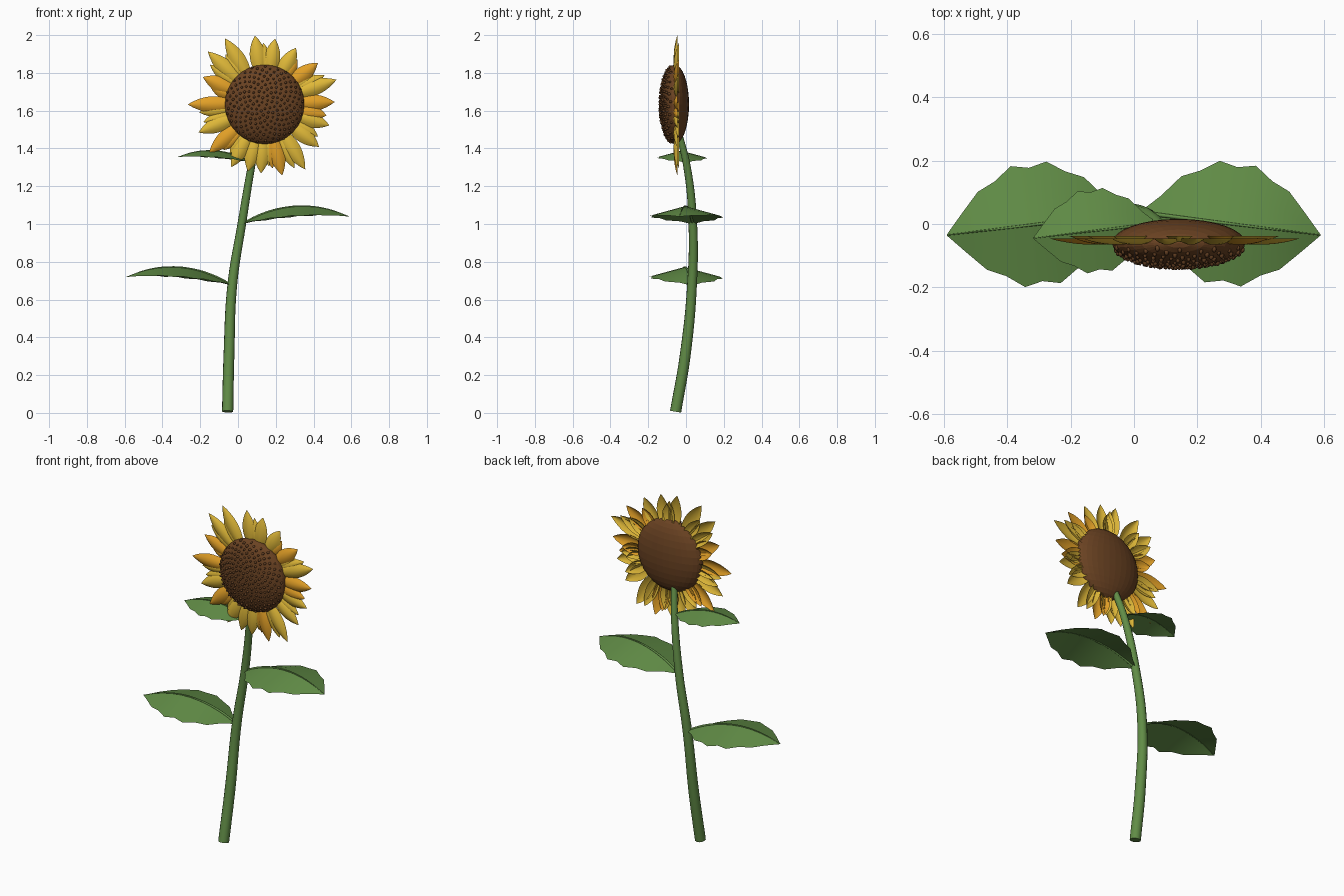
import bpy, bmesh, math, random
from mathutils import Vector, Matrix

random.seed(4)
if "Cube" in bpy.data.objects:
    bpy.data.objects.remove(bpy.data.objects["Cube"])


def material(name, r, g, b):
    m = bpy.data.materials.new(name)
    m.use_nodes = True
    m.diffuse_color = (r, g, b, 1)
    m.node_tree.nodes["Principled BSDF"].inputs["Base Color"].default_value = (r, g, b, 1)
    return m


green = material("leaf green", 0.12, 0.265, 0.062)
brown = material("disc brown", 0.145, 0.055, 0.016)
seed_brown = material("seed brown", 0.125, 0.05, 0.016)
yellow = material("petal yellow", 0.74, 0.48, 0.04)
orange = material("petal orange", 0.76, 0.35, 0.02)


def finish(bm, name, mats, angle=None):
    mesh = bpy.data.meshes.new(name)
    bm.to_mesh(mesh)
    bm.free()
    for m in mats:
        mesh.materials.append(m)
    obj = bpy.data.objects.new(name, mesh)
    bpy.context.collection.objects.link(obj)
    if angle:
        bpy.ops.object.select_all(action='DESELECT')
        obj.select_set(True)
        bpy.context.view_layer.objects.active = obj
        bpy.ops.object.shade_smooth_by_angle(angle=math.radians(angle))
    return obj


def skin(bm, rows, mat=0):
    """Join rows of points into a sheet of quads."""
    grid = [[bm.verts.new(p) for p in row] for row in rows]
    for a, b in zip(grid, grid[1:]):
        for i in range(len(a) - 1):
            bm.faces.new((a[i], a[i + 1], b[i + 1], b[i])).material_index = mat


def tube(name, points, radii):
    """Tapered round rod along a smooth path."""
    cu = bpy.data.curves.new(name, 'CURVE')
    cu.dimensions = '3D'
    cu.bevel_depth = 1
    cu.bevel_resolution = 4
    cu.use_fill_caps = True
    sp = cu.splines.new('BEZIER')
    sp.bezier_points.add(len(points) - 1)
    for bp, p, r in zip(sp.bezier_points, points, radii):
        bp.co, bp.radius = p, r
        bp.handle_left_type = bp.handle_right_type = 'AUTO'
    obj = bpy.data.objects.new(name, cu)
    bpy.context.collection.objects.link(obj)
    bpy.ops.object.select_all(action='DESELECT')
    obj.select_set(True)
    bpy.context.view_layer.objects.active = obj
    bpy.ops.object.convert(target='MESH')
    obj = bpy.context.object
    obj.data.materials.clear()
    obj.data.materials.append(green)
    bpy.ops.object.shade_smooth_by_angle(angle=math.radians(40))


# Stem
tube("stem",
     [(-0.055, -0.055, 0.007), (-0.048, -0.005, 0.3), (-0.03, 0.032, 0.68),
      (0.02, 0.036, 1.0), (0.07, 0.006, 1.3), (0.11, -0.045, 1.51)],
     [0.03, 0.029, 0.026, 0.023, 0.02, 0.017])

# Leaves: toothed outline, arched along the midrib and folded down at the sides
HALF_WIDTHS = [0.004, 0.06, 0.13, 0.155, 0.193, 0.18, 0.192, 0.15, 0.124, 0.064, 0.002]


def leaf(name, base, tip, arch, scale):
    base, tip = Vector(base), Vector(tip)
    along = tip - base
    side = Vector((-along.y, along.x, 0)).normalized()
    rows, rib = [], []
    for i, w in enumerate(HALF_WIDTHS):
        t = i / (len(HALF_WIDTHS) - 1)
        mid = base + along * t + Vector((0, 0, 4 * t * (1 - t) * arch))
        rib.append(mid)
        rows.append([mid + side * (s * w * scale) - Vector((0, 0, abs(s) * w * scale * 0.27))
                     for s in (-1, -0.5, 0, 0.5, 1)])
    bm = bmesh.new()
    skin(bm, rows)
    bmesh.ops.recalc_face_normals(bm, faces=bm.faces)
    if sum(f.normal.z for f in bm.faces) < 0:
        bmesh.ops.reverse_faces(bm, faces=bm.faces)
    finish(bm, name, [green], 25)
    tube(name + "_midrib", rib[::2], [0.007 * scale * (1 - 0.15 * k) for k in range(6)])


leaf("lower_leaf", (-0.03, 0.032, 0.675), (-0.59, -0.035, 0.72), 0.073, 1)
leaf("middle_leaf", (0.02, 0.036, 1.0), (0.588, -0.035, 1.04), 0.073, 1)
leaf("upper_leaf", (0.072, 0.002, 1.325), (-0.318, -0.045, 1.355), 0.047, 0.68)

# Flower disc
CENTRE = Vector((0.141, -0.06, 1.633))
SIZE = Vector((0.21, 0.076, 0.21))
bm = bmesh.new()
bmesh.ops.create_uvsphere(bm, u_segments=32, v_segments=16, radius=1,
                          matrix=Matrix.Translation(CENTRE) @ Matrix.Diagonal((*SIZE, 1)))
finish(bm, "flower_disc", [brown])

# Seeds in a spiral over the front of the disc
bm = bmesh.new()
COUNT = 210
for k in range(COUNT):
    r = 0.985 * math.sqrt((k + 0.5) / COUNT)
    a = k * math.pi * (3 - math.sqrt(5))
    p = Vector((r * math.cos(a), -math.sqrt(1 - r * r), r * math.sin(a))) * SIZE + CENTRE
    bmesh.ops.create_icosphere(bm, subdivisions=1, radius=random.uniform(0.007, 0.01),
                               matrix=Matrix.Translation(p) @ Matrix.Diagonal((0.85, 1.3, 0.85, 1)))
finish(bm, "seeds", [seed_brown], 60)


# Petals: pointed, cupped blades in two rings
def petal(bm, degrees, reach, half, y, mat):
    a = math.radians(degrees)
    out, across = Vector((math.cos(a), 0, math.sin(a))), Vector((-math.sin(a), 0, math.cos(a)))
    hub = Vector((CENTRE.x, y, CENTRE.z))
    rows = []
    for i in range(10):
        t = i / 9
        w = max(0.015, math.sin(math.pi * (0.12 + 0.88 * t ** 1.05)) ** 0.85) if i < 9 else 0.015
        rows.append([hub + out * (0.16 + (reach - 0.16) * t) + across * (s * w * half)
                     - Vector((0, 0.02 * w * (1 - s * s), 0))
                     for s in (-1, -0.6, -0.2, 0.2, 0.6, 1)])
    skin(bm, rows, mat)


# Angle and reach of each petal; negative reach marks an orange one
PETALS = [(180, -.406), (156, -.357), (137, .41), (121, .407), (98, .368), (81, .352),
          (61, .342), (38, -.357), (19, .402), (2, -.37), (-10, -.332), (-18, .359),
          (-38, .364), (-58, .405), (-76, -.386), (-93, .365), (-104, .365),
          (-118, .375), (-139, -.389), (-157, .379)]
front, back = bmesh.new(), bmesh.new()
for degrees, reach in PETALS:
    petal(front, degrees, abs(reach), 0.043, -0.046, int(reach < 0))
    petal(back, degrees + random.choice((-7, 7)), abs(reach) * random.uniform(0.82, 0.92),
          0.036, -0.038, int(random.random() < 0.35))
for ring, name in ((front, "front_petals"), (back, "back_petals")):
    bmesh.ops.recalc_face_normals(ring, faces=ring.faces)
    turned = [f for f in ring.faces if f.normal.y > 0]
    bmesh.ops.reverse_faces(ring, faces=turned)
    finish(ring, name, [yellow, orange], 50)
